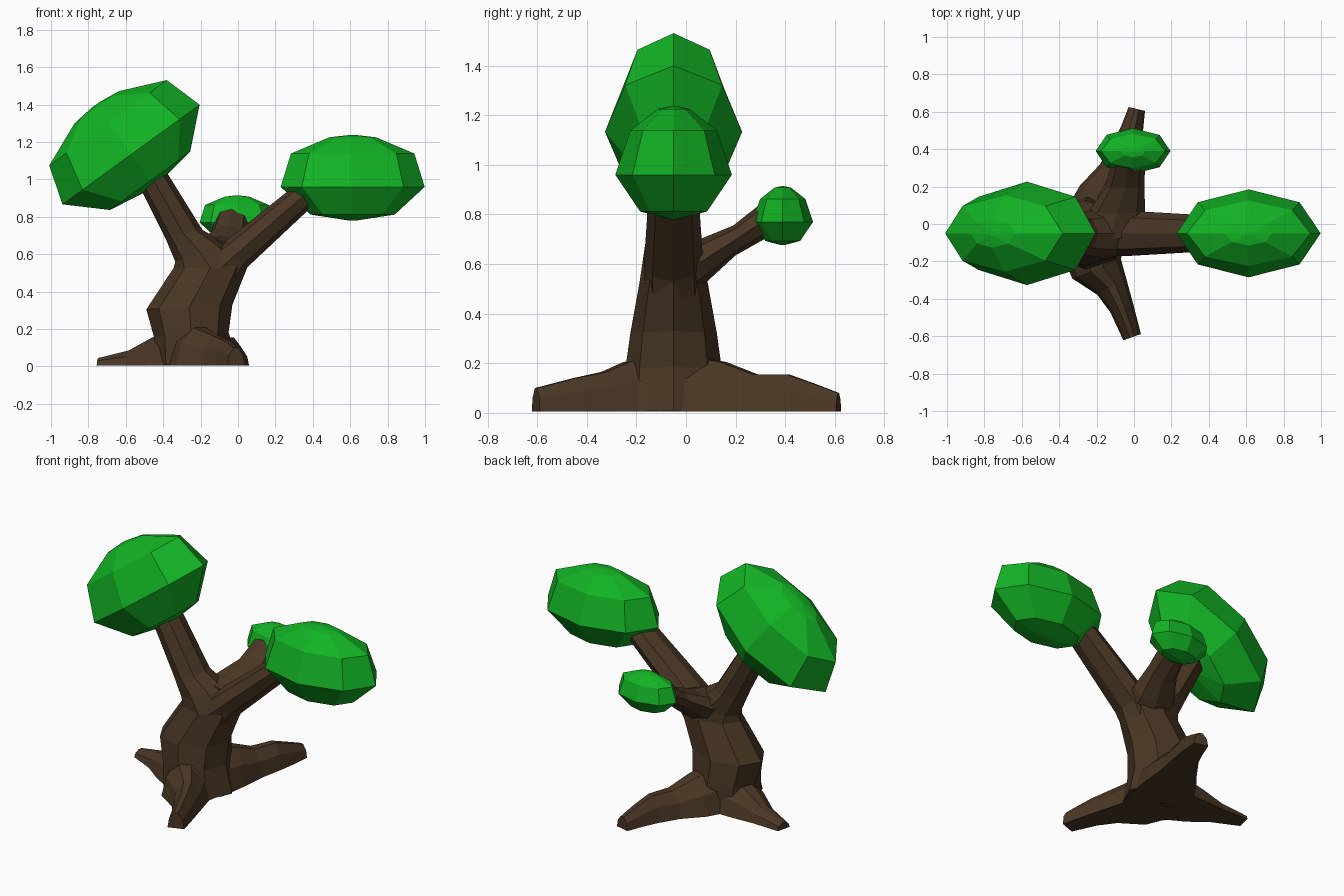
import bpy, bmesh, math
from mathutils import Vector, Matrix

if "Cube" in bpy.data.objects:
    bpy.data.objects.remove(bpy.data.objects["Cube"])

AXIS_Y = -0.05  # depth of the trunk centre line


def material(name, color):
    m = bpy.data.materials.new(name)
    m.diffuse_color = (*color, 1)
    m.use_nodes = True
    m.node_tree.nodes["Principled BSDF"].inputs["Base Color"].default_value = m.diffuse_color
    return m


BARK = material("brown bark", (0.068, 0.038, 0.018))
LEAF = material("green leaves", (0.006, 0.45, 0.018))


def loft(name, rings, mat):
    """Skin a list of equal-length point rings and cap both ends."""
    bm = bmesh.new()
    rows = [[bm.verts.new(p) for p in ring] for ring in rings]
    n = len(rows[0])
    for a, b in zip(rows, rows[1:]):
        for i in range(n):
            j = (i + 1) % n
            bm.faces.new((a[i], a[j], b[j], b[i]))
    bm.faces.new(rows[0][::-1])
    bm.faces.new(rows[-1])
    bmesh.ops.recalc_face_normals(bm, faces=bm.faces)
    mesh = bpy.data.meshes.new(name)
    bm.to_mesh(mesh)
    bm.free()
    mesh.materials.append(mat)
    ob = bpy.data.objects.new(name, mesh)
    bpy.context.collection.objects.link(ob)
    return ob


def octagon(center, u, v):
    """Eight-sided section with half axes u and v."""
    c, u, v = Vector(center), Vector(u), Vector(v)
    return [c + u * math.cos(k * math.pi / 4) + v * math.sin(k * math.pi / 4)
            for k in range(8)]


def side_ring(lx, lz, rx, rz, ry):
    """Section spanning two outline points in the x-z plane."""
    return octagon(((lx + rx) / 2, AXIS_Y, (lz + rz) / 2),
                   ((rx - lx) / 2, 0, (rz - lz) / 2), (0, ry, 0))


def depth_ring(uy, uz, ly, lz, cx, rx):
    """Section spanning two outline points in the y-z plane."""
    return octagon((cx, (uy + ly) / 2, (uz + lz) / 2), (rx, 0, 0),
                   (0, (uy - ly) / 2, (uz - lz) / 2))


# Trunk, running on into the left branch
loft("trunk_and_left_branch", [side_ring(*r) for r in (
    (-0.45, 0.01, -0.01, 0.01, 0.20),
    (-0.45, 0.16, -0.05, 0.185, 0.195),
    (-0.49, 0.305, -0.03, 0.33, 0.175),
    (-0.345, 0.525, 0.05, 0.53, 0.137),
    (-0.335, 0.56, -0.07, 0.66, 0.125),
    (-0.39, 0.69, -0.19, 0.73, 0.11),
    (-0.51, 0.93, -0.37, 1.02, 0.10),
    (-0.55, 1.00, -0.42, 1.09, 0.09))], BARK)

# Right branch
loft("right_branch", [side_ring(*r) for r in (
    (-0.25, 0.58, -0.02, 0.40, 0.12),
    (-0.08, 0.66, 0.05, 0.53, 0.12),
    (0.27, 0.94, 0.38, 0.84, 0.10),
    (0.36, 1.00, 0.45, 0.91, 0.08))], BARK)

# Back branch
loft("back_branch", [depth_ring(*r) for r in (
    (-0.08, 0.68, -0.03, 0.45, -0.13, 0.17),
    (0.055, 0.70, 0.085, 0.53, -0.09, 0.15),
    (0.19, 0.755, 0.20, 0.635, -0.05, 0.105),
    (0.31, 0.85, 0.35, 0.72, -0.03, 0.09))], BARK)


def root(name, path):
    """Tapering root; path rows are x, y, half width, height."""
    profile = ((-1, 0), (-0.8, 0.6), (-0.25, 1), (0.25, 1), (0.8, 0.6), (1, 0))
    rings = []
    for i, (x, y, w, h) in enumerate(path):
        a, b = path[max(i - 1, 0)], path[min(i + 1, len(path) - 1)]
        d = Vector((b[0] - a[0], b[1] - a[1], 0)).normalized()
        side = Vector((-d.y, d.x, 0))
        rings.append([Vector((x, y, 0.005 + t * (h - 0.005))) + side * s * w
                      for s, t in profile])
    loft(name, rings, BARK)


root("front_root", ((-0.23, -0.05, 0.19, 0.24), (-0.20, -0.24, 0.14, 0.205),
                    (-0.12, -0.33, 0.09, 0.165), (-0.065, -0.45, 0.065, 0.14),
                    (-0.01, -0.605, 0.05, 0.10)))
root("back_root", ((-0.22, -0.05, 0.19, 0.24), (-0.15, 0.15, 0.15, 0.205),
                   (-0.09, 0.28, 0.10, 0.155), (-0.04, 0.41, 0.075, 0.155),
                   (-0.01, 0.51, 0.06, 0.12), (0.015, 0.615, 0.045, 0.08)))
root("left_root", ((-0.30, -0.03, 0.17, 0.19), (-0.45, 0.01, 0.13, 0.155),
                   (-0.58, 0.05, 0.08, 0.085), (-0.745, 0.09, 0.045, 0.045)))


def canopy(name, location, scale, tilt=0):
    """Faceted leaf clump; rows are height, half width, half depth."""
    rows = ((-0.18, 0.02, 0.012), (-0.148, 0.225, 0.135), (0, 0.385, 0.235),
            (0.178, 0.33, 0.175), (0.265, 0.125, 0.065), (0.277, 0.02, 0.012))
    ob = loft(name, [octagon((0, 0, z), (rx, 0, 0), (0, ry, 0))
                     for z, rx, ry in rows], LEAF)
    ob.data.transform(Matrix.Translation(location)
                      @ Matrix.Rotation(tilt, 4, 'Y') @ Matrix.Scale(scale, 4))


canopy("right_canopy", (0.613, AXIS_Y, 0.96), 1)
canopy("left_canopy", (-0.572, AXIS_Y, 1.133), 1.177, math.radians(-36))
canopy("back_canopy", (-0.005, 0.39, 0.77), 0.52)
